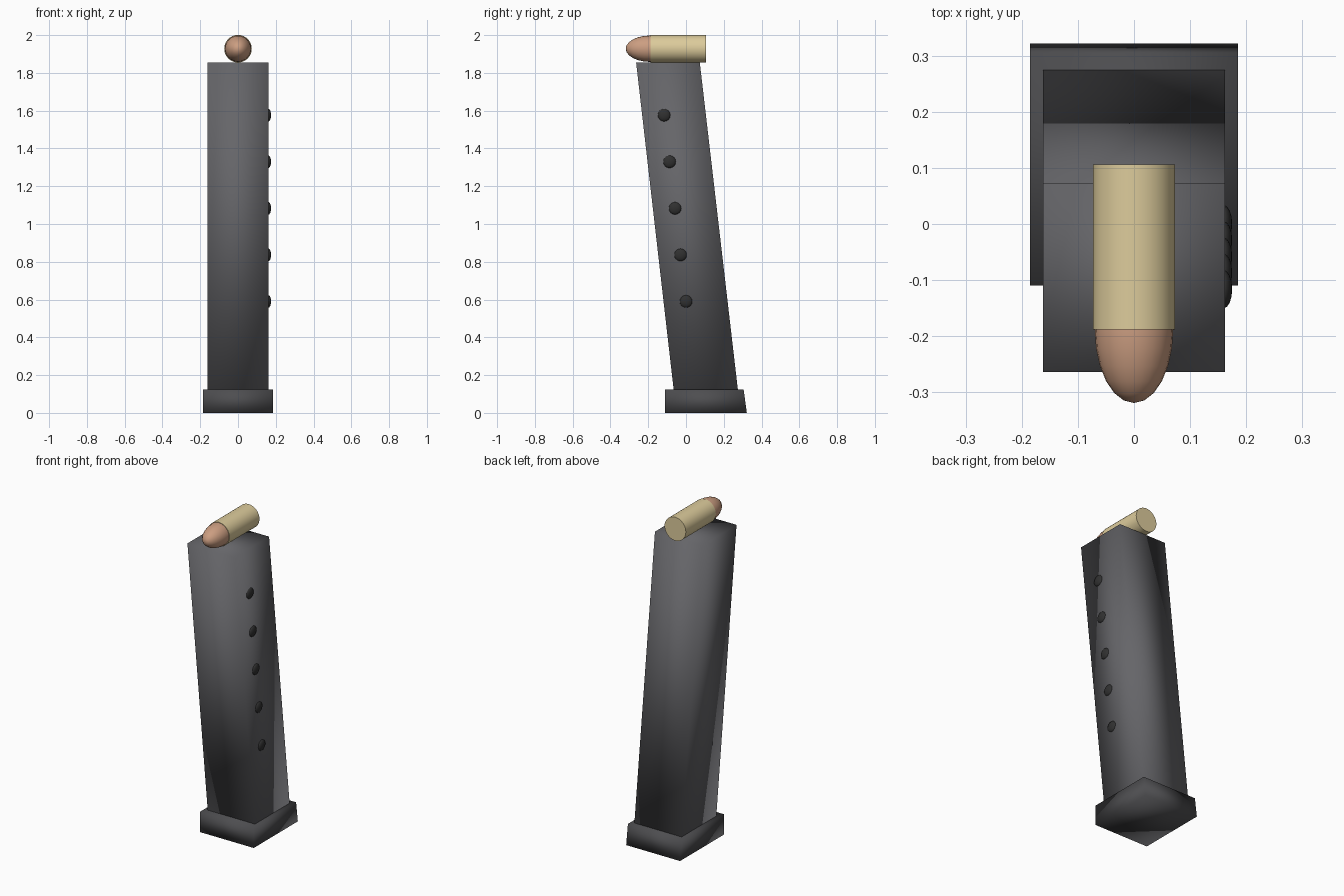
import bpy, bmesh, math
from mathutils import Matrix

if "Cube" in bpy.data.objects:
    bpy.data.objects.remove(bpy.data.objects["Cube"])


def material(name, color):
    m = bpy.data.materials.new(name)
    m.diffuse_color = (*color, 1)
    m.use_nodes = True
    m.node_tree.nodes["Principled BSDF"].inputs["Base Color"].default_value = m.diffuse_color
    return m


STEEL = material("dark_steel", (0.13, 0.13, 0.14))
POLYMER = material("polymer", (0.075, 0.075, 0.08))
BLACK = material("black", (0.03, 0.03, 0.03))
BRASS = material("brass", (0.72, 0.60, 0.33))
COPPER = material("copper", (0.60, 0.34, 0.22))


def finish(name, bm, mat):
    bmesh.ops.recalc_face_normals(bm, faces=bm.faces)
    for f in bm.faces:
        f.smooth = True
    me = bpy.data.meshes.new(name)
    bm.to_mesh(me)
    bm.free()
    me.materials.append(mat)
    ob = bpy.data.objects.new(name, me)
    bpy.context.collection.objects.link(ob)
    return ob


def side_profile(name, profile, half_width, mat):
    """Extrude a (y, z) outline across the width."""
    bm = bmesh.new()
    face = bm.faces.new([bm.verts.new((-half_width, y, z)) for y, z in profile])
    new = bmesh.ops.extrude_face_region(bm, geom=[face])["geom"]
    bmesh.ops.translate(bm, vec=(2 * half_width, 0, 0),
                        verts=[v for v in new if isinstance(v, bmesh.types.BMVert)])
    return finish(name, bm, mat)


def ellipsoid(name, center, radii, mat, axis="Z", segments=24, rings=12):
    bm = bmesh.new()
    bmesh.ops.create_uvsphere(bm, u_segments=segments, v_segments=rings, radius=1)
    turn = Matrix.Rotation(math.pi / 2, 4, axis)
    bm.transform(Matrix.Translation(center) @ Matrix.Diagonal((*radii, 1)) @ turn)
    return finish(name, bm, mat)


# Slanted body and floor plate
side_profile("body", [(-0.065, 0.12), (0.275, 0.12), (0.073, 1.855), (-0.264, 1.855)],
             0.162, STEEL)
side_profile("floor_plate", [(-0.11, 0), (0.322, 0), (0.305, 0.125), (-0.11, 0.125)],
             0.185, POLYMER)

# Row of witness dots on the right side, following the slant
for i in range(5):
    ellipsoid(f"witness_dot_{i + 1}", (0.16, -0.029 * i, 0.59 + 0.2465 * i),
              (0.015, 0.034, 0.034), BLACK, axis="Y", segments=16, rings=8)

# Cartridge: brass case and rounded copper tip
BACK, MOUTH, HEIGHT = 0.106, -0.188, 1.928
bm = bmesh.new()
bmesh.ops.create_cone(bm, cap_ends=True, segments=32, radius1=0.073, radius2=0.073,
                      depth=BACK - MOUTH)
bm.transform(Matrix.Translation((0, (BACK + MOUTH) / 2, HEIGHT))
             @ Matrix.Rotation(math.pi / 2, 4, "X"))
case = finish("cartridge_case", bm, BRASS)
bpy.context.view_layer.objects.active = case
case.select_set(True)
bpy.ops.object.shade_smooth_by_angle(angle=math.radians(40))

ellipsoid("cartridge_tip", (0, MOUTH, HEIGHT), (0.07, 0.131, 0.07), COPPER, axis="X")
